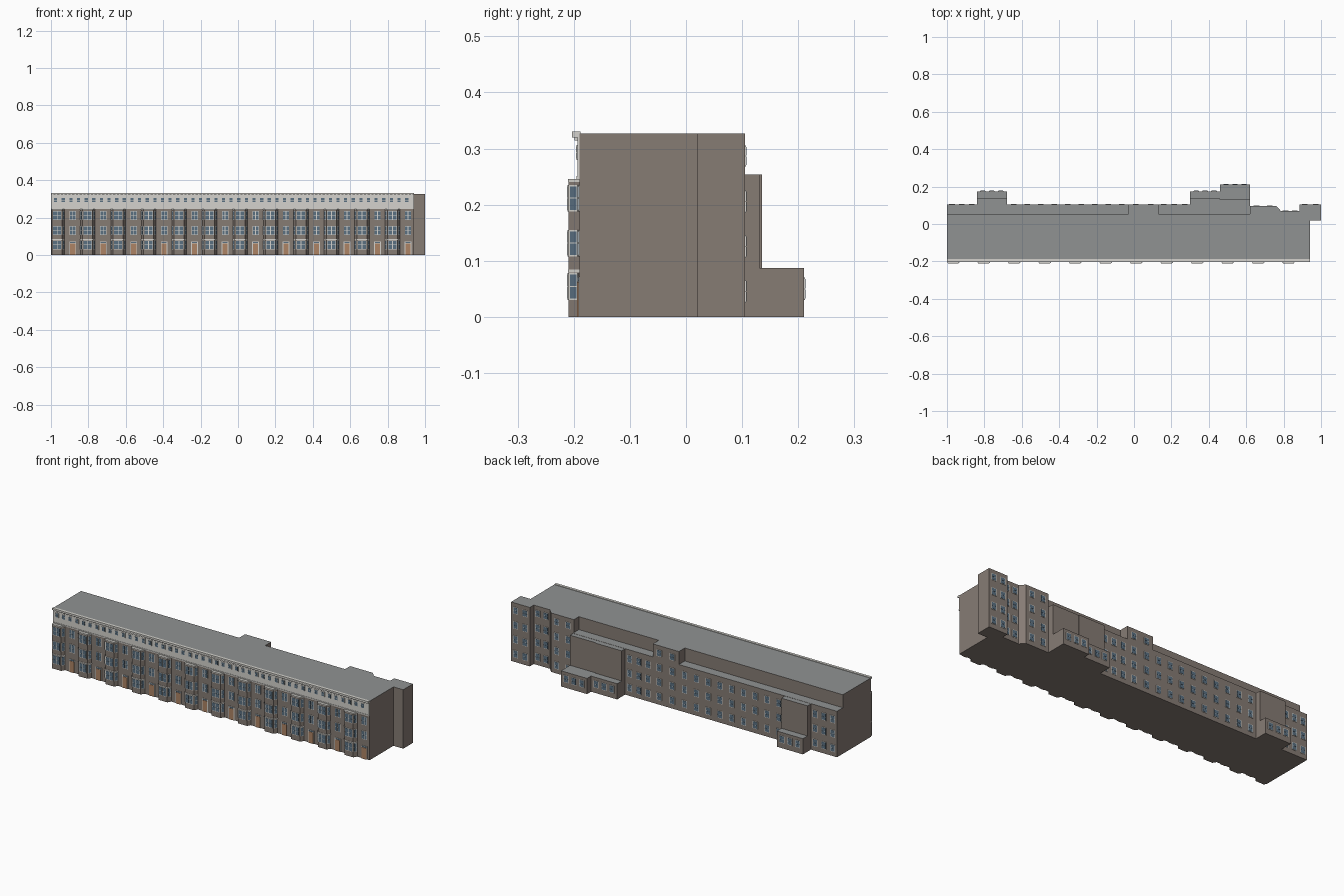
import bpy, bmesh
from math import radians
from mathutils import Matrix, Vector

if "Cube" in bpy.data.objects:
    bpy.data.objects.remove(bpy.data.objects["Cube"])


def material(name, rgb):
    m = bpy.data.materials.new(name)
    m.diffuse_color = (*rgb, 1)
    m.use_nodes = True
    m.node_tree.nodes["Principled BSDF"].inputs["Base Color"].default_value = m.diffuse_color
    return m


BRICK = material("brick", (0.24, 0.20, 0.175))
ROOF = material("roof_grey", (0.28, 0.29, 0.29))
WHITE = material("stucco", (0.66, 0.65, 0.61))
GLASS = material("glass", (0.10, 0.16, 0.22))
DOOR = material("door_wood", (0.42, 0.23, 0.13))


def finish(name, bm, *mats):
    bmesh.ops.recalc_face_normals(bm, faces=bm.faces)
    me = bpy.data.meshes.new(name)
    bm.to_mesh(me)
    bm.free()
    ob = bpy.data.objects.new(name, me)
    bpy.context.collection.objects.link(ob)
    for m in mats:
        me.materials.append(m)
    return ob


def prism(bm, outline, z0, z1):
    lo = [bm.verts.new((x, y, z0)) for x, y in outline]
    hi = [bm.verts.new((x, y, z1)) for x, y in outline]
    n = len(lo)
    bm.faces.new(lo[::-1])
    bm.faces.new(hi)
    for i in range(n):
        j = (i + 1) % n
        bm.faces.new((lo[i], lo[j], hi[j], hi[i]))


def block(bm, x0, x1, y0, y1, z0, z1):
    prism(bm, [(x0, y0), (x1, y0), (x1, y1), (x0, y1)], z0, z1)


def grey_tops(ob):
    for p in ob.data.polygons:
        p.material_index = 1 if p.normal.z > 0.5 else 0


frames, panes, doors = bmesh.new(), bmesh.new(), bmesh.new()


def panel(bm, x, y, z0, z1, w, depth, angle):
    # thin plate on a wall whose outward direction is -y turned by angle
    m = (Matrix.Translation((x, y, (z0 + z1) / 2)) @ Matrix.Rotation(radians(angle), 4, 'Z')
         @ Matrix.Translation((0, -depth / 2, 0)) @ Matrix.Diagonal((w, depth, z1 - z0, 1)))
    bmesh.ops.create_cube(bm, size=1, matrix=m)


def window(x, y, z0, z1, w, angle=0, split=False):
    panel(frames, x, y, z0, z1, w, 0.002, angle)
    t = Matrix.Rotation(radians(angle), 3, 'Z') @ Vector((1, 0, 0))
    b, zm = 0.0025, (z0 + z1) / 2
    lights = [(-w / 4, w / 2 - 1.5 * b), (w / 4, w / 2 - 1.5 * b)] if split else [(0, w - 2 * b)]
    for off, pw in lights:
        for a, c in ((z0 + b, zm - b / 3), (zm + b / 3, z1 - b)):
            panel(panes, x + t.x * off, y + t.y * off, a, c, pw, 0.003, angle)


# main terrace block, with the rear lowered by two cutters
bm = bmesh.new()
prism(bm, [(-1, -.19), (.94, -.19), (.94, .02), (1, .02), (1, .105), (.885, .105),
           (.885, .07), (.785, .07), (.76, .097), (.62, .097), (.62, .105), (-1, .105)], 0, .327)
body = finish("terrace_body", bm, BRICK, ROOF)
for x0, x1 in ((-1.1, -.03), (.13, .62)):
    bm = bmesh.new()
    block(bm, x0, x1, .053, .3, .255, .5)
    cutter = finish("rear_cutter", bm)
    cutter.hide_render = True
    mod = body.modifiers.new("rear_step", 'BOOLEAN')
    mod.object, mod.operation, mod.solver = cutter, 'DIFFERENCE', 'EXACT'
    bpy.context.view_layer.objects.active = body
    bpy.ops.object.modifier_apply(modifier=mod.name)
    bpy.data.objects.remove(cutter)
grey_tops(body)

# rear wings: tall part and single-storey part
bm = bmesh.new()
for x0, x1, ytall, ylow in ((-.84, -.68, .135, .175), (.30, .46, .135, .175), (.46, .62, .131, .21)):
    block(bm, x0, x1, .105, ytall, 0, .254)
    block(bm, x0, x1, ytall, ylow, 0, .087)
    for k in (-1, 0, 1):
        window((x0 + x1) / 2 + k * .048, ylow, .03, .07, .03, 180)
grey_tops(finish("rear_wings", bm, BRICK, ROOF))

# rear windows: wall stretch, column count, storeys
STOREYS = [(.025, .066), (.105, .146), (.185, .226), (.268, .305)]
for x0, x1, y, cols, rows in ((-1, -.84, .105, 3, 3), (-.68, -.03, .105, 9, 3), (-.03, .13, .105, 2, 4),
                              (.13, .30, .105, 3, 3), (.62, .76, .097, 2, 4),
                              (.785, .885, .07, 2, 4), (.885, 1, .105, 2, 4)):
    for i in range(cols):
        for z0, z1 in STOREYS[:rows]:
            window(x0 + (x1 - x0) * (i + .5) / cols, y, z0, z1, .03, 180)

# front: repeated house unit with canted bay, door and windows
FRONT = [(.03, .078), (.108, .155), (.188, .235)]
bays, bands = bmesh.new(), bmesh.new()


def bay_outline(c, grow=0):
    pts = [(-.039 - grow, -.19), (-.027 - grow, -.209 - grow),
           (.027 + grow, -.209 - grow), (.039 + grow, -.19)]
    return [(max(-1, c + x), y) for x, y in pts]


for i in range(12):
    c = -.967 + .163 * i
    prism(bays, bay_outline(c), 0, .243)
    for z in (.0795, .2405):
        prism(bands, bay_outline(c, .0015), z, z + .005)
    for z0, z1 in FRONT:
        window(c, -.209, z0, z1, .046, 0, True)
        for s in (-1, 1):
            if i or s > 0:
                window(c + s * .033, -.1995, z0, z1, .018, s * 58)
    d = c + .083
    panel(frames, d, -.19, 0, .072, .036, .002, 0)
    panel(doors, d, -.19, 0, .062, .028, .004, 0)
    panel(panes, d, -.19, .064, .07, .028, .003, 0)
    for z0, z1 in FRONT[1:]:
        window(d, -.19, z0, z1, .034, 0, True)
grey_tops(finish("front_bays", bays, BRICK, ROOF))
finish("bay_bands", bands, WHITE)

# pale attic storey, cornice and dentils
bm = bmesh.new()
block(bm, -1, .94, -.193, -.19, .247, .32)
block(bm, -1, .94, -.195, -.19, .245, .251)
finish("attic_band", bm, WHITE)
bm = bmesh.new()
block(bm, -1, .94, -.203, -.188, .32, .33)
for i in range(97):
    x = -.995 + i * .02
    block(bm, x, x + .008, -.199, -.193, .314, .32)
finish("cornice", bm, WHITE)
for i in range(47):
    window(-.975 + i * .0408, -.193, .28, .306, .022)

finish("window_frames", frames, WHITE)
finish("window_panes", panes, GLASS)
finish("front_doors", doors, DOOR)
